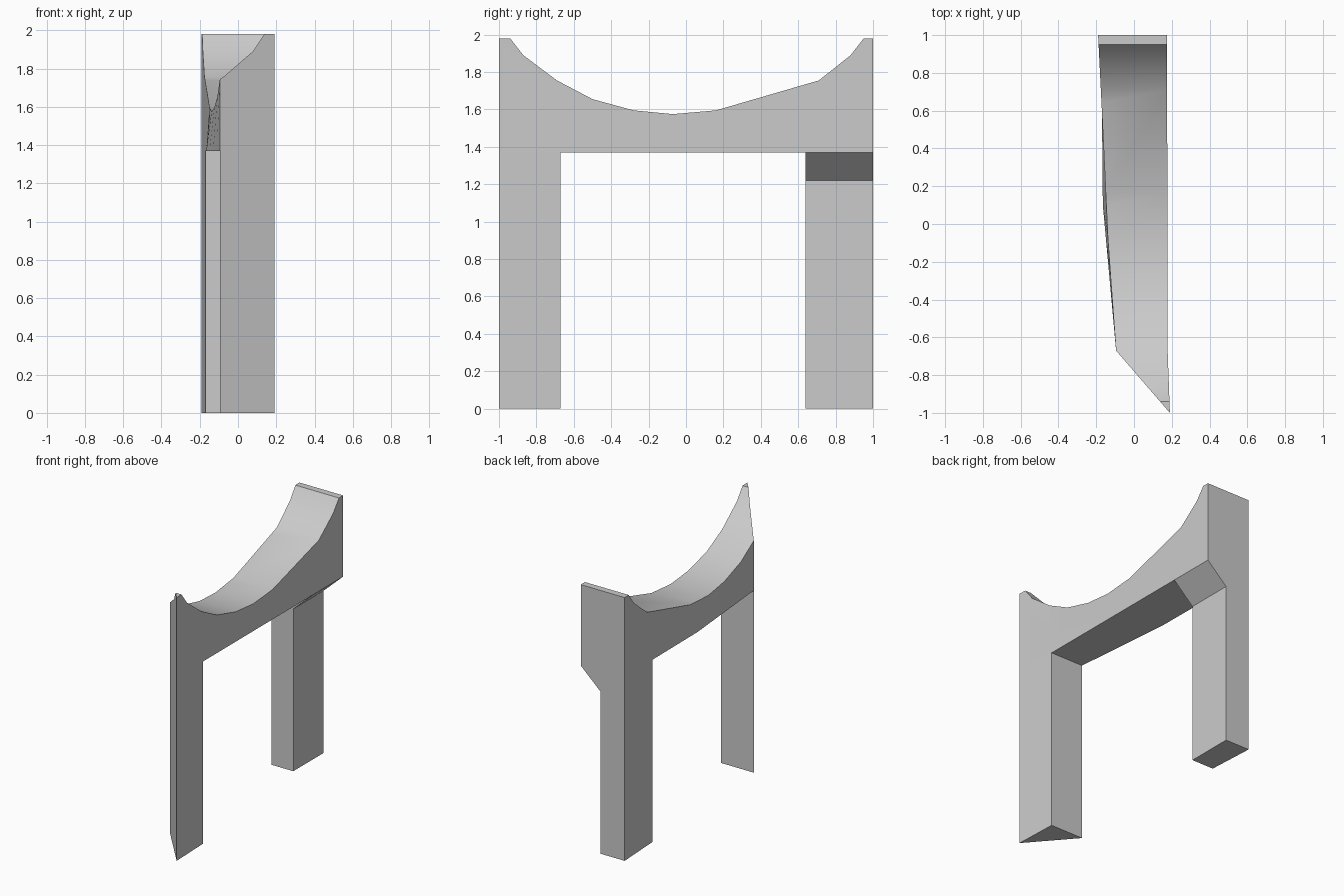
import bpy, bmesh
from mathutils import Vector

cube = bpy.data.objects.get("Cube")
if cube:
    bpy.data.objects.remove(cube, do_unlink=True)


def interp(points, t):
    """Linear lookup along a list of (position, value) points."""
    for (a, va), (b, vb) in zip(points, points[1:]):
        if t <= b:
            return va + (vb - va) * (t - a) / (b - a)
    return points[-1][1]


# Sagging upper edge, and plan outlines of the two long sides
crest = [(-1, 1.98), (-.94, 1.98), (-.87, 1.89), (-.69, 1.755), (-.5, 1.655),
         (-.28, 1.595), (-.07, 1.575), (.16, 1.595), (.71, 1.755),
         (.88, 1.89), (.95, 1.98), (1, 1.98)]
outer = [(-1, .19), (-.67, .178), (1, .175)]
inner_top = [(-1, .19), (-.67, -.095), (-.1, -.137), (.5, -.165), (1, -.19)]
inner_low = [(-1, .19), (-.67, -.095), (.1, -.165), (.64, -.17), (1, -.19)]
SOFFIT, FRONT_LEG, BACK_LEG = 1.37, -.67, .64

# Beam lofted through cross-sections along y
bm = bmesh.new()
rings = []
for y in sorted({p[0] for p in crest} | {FRONT_LEG, .1, BACK_LEG}):
    top = interp(crest, y)
    section = [(interp(outer, y), SOFFIT), (interp(outer, y), top),
               (interp(inner_top, y), top), (interp(inner_low, y), SOFFIT)]
    rings.append([bm.verts.new((x, y, z)) for x, z in section])
for a, b in zip(rings, rings[1:]):
    for i in range(4):
        j = (i + 1) % 4
        bm.faces.new((a[i], a[j], b[j], b[i]))
bm.faces.new(rings[-1])
bmesh.ops.remove_doubles(bm, verts=bm.verts, dist=.0001)
bmesh.ops.recalc_face_normals(bm, faces=bm.faces)


def underside(test):
    return [f for f in bm.faces if f.normal.z < -.99
            and all(abs(v.co.z - SOFFIT) < .001 for v in f.verts)
            and test(f.calc_center_median().y)]


def extrude_down(faces, z):
    geom = bmesh.ops.extrude_face_region(bm, geom=faces)["geom"]
    for v in geom:
        if isinstance(v, bmesh.types.BMVert):
            v.co.z = z
    return [f for f in geom if isinstance(f, bmesh.types.BMFace)]


# Front leg: wedge straight down to the floor
extrude_down(underside(lambda y: y < FRONT_LEG), 0)

# Back leg: sloped shoulder, then a narrower post
shoulder = extrude_down(underside(lambda y: y > BACK_LEG), 1.22)
for v in {v for f in shoulder for v in f.verts}:
    if v.co.x > 0:
        v.co.x = .012
extrude_down(shoulder, 0)

bmesh.ops.dissolve_limit(bm, angle_limit=.008, verts=bm.verts, edges=bm.edges)
bmesh.ops.recalc_face_normals(bm, faces=bm.faces)

mesh = bpy.data.meshes.new("arch_wall")
bm.to_mesh(mesh)
bm.free()
wall = bpy.data.objects.new("arch_wall", mesh)
bpy.context.collection.objects.link(wall)

# Plain grey finish
grey = bpy.data.materials.new("plain_grey")
grey.use_nodes = True
grey.diffuse_color = (.6, .6, .6, 1)
grey.node_tree.nodes["Principled BSDF"].inputs["Base Color"].default_value = (.6, .6, .6, 1)
mesh.materials.append(grey)

bpy.context.view_layer.objects.active = wall
wall.select_set(True)
bpy.ops.object.shade_smooth_by_angle()
